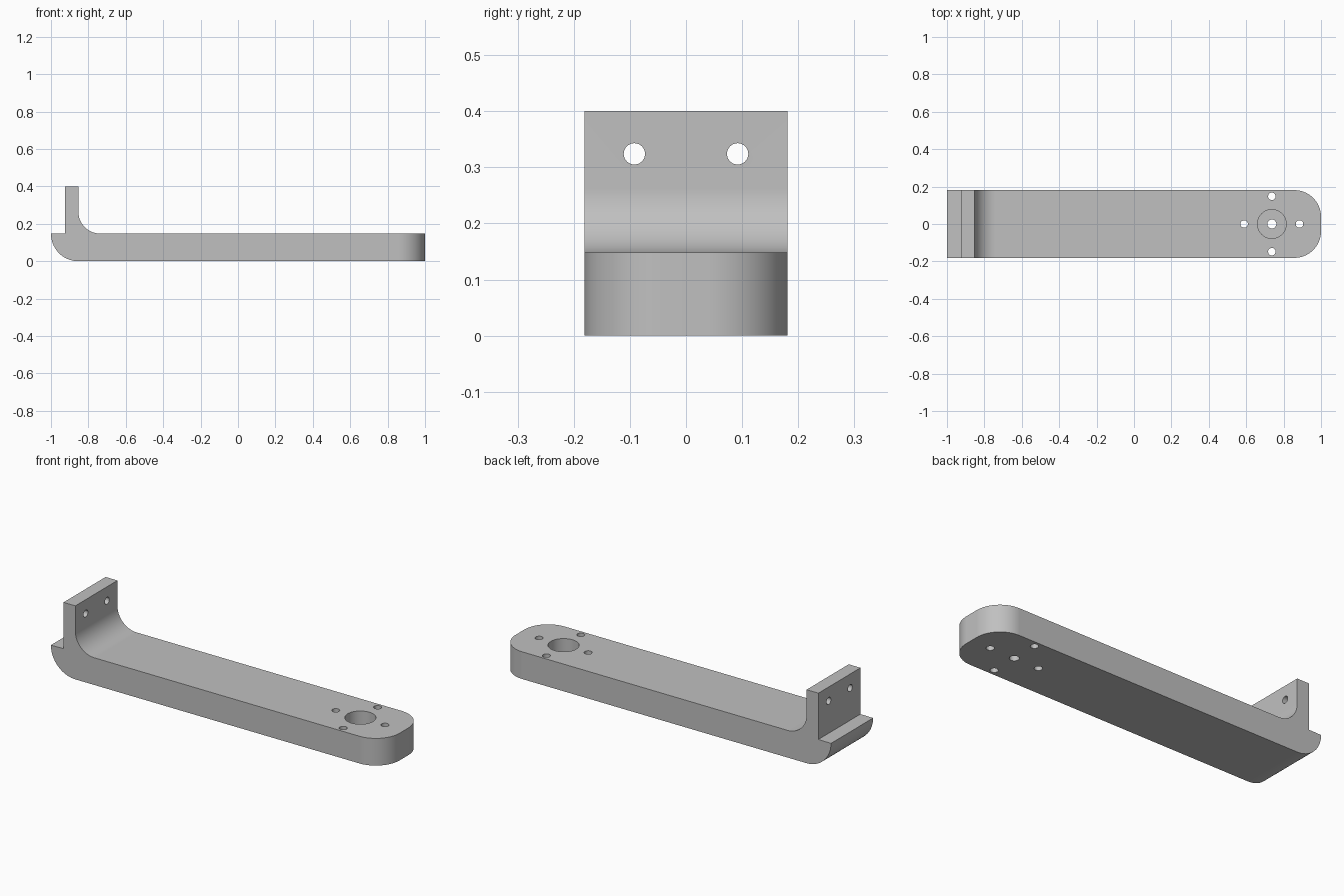
import bpy, bmesh
from math import sin, cos, pi, radians
from mathutils import Matrix

if "Cube" in bpy.data.objects:
    bpy.data.objects.remove(bpy.data.objects["Cube"])

HALF_W, THICK, TOP = 0.181, 0.148, 0.4
BACK, FACE = -0.924, -0.853      # upright back and inner face
FILLET, HEEL, CORNER = 0.115, 0.147, 0.143
HUB_X, BOLT_R = 0.737, 0.148

grey = bpy.data.materials.new("plain grey")
grey.use_nodes = True
colour = (0.53, 0.53, 0.53, 1)
grey.diffuse_color = colour
grey.node_tree.nodes["Principled BSDF"].inputs["Base Color"].default_value = colour


def arc(cx, cz, r, start, end, n=20):
    angles = [radians(start + (end - start) * i / n) for i in range(n + 1)]
    return [(cx + r * cos(a), cz + r * sin(a)) for a in angles]


def finish(bm, name):
    bmesh.ops.recalc_face_normals(bm, faces=bm.faces)
    mesh = bpy.data.meshes.new(name)
    bm.to_mesh(mesh)
    bm.free()
    mesh.materials.append(grey)
    ob = bpy.data.objects.new(name, mesh)
    bpy.context.collection.objects.link(ob)
    return ob


# Side profile: arm, rounded heel, upright and inner fillet
profile = [(1, 0), (1, THICK)]
profile += arc(FACE + FILLET, THICK + FILLET, FILLET, 270, 180)
profile += [(FACE, TOP), (BACK, TOP), (BACK, THICK)]
profile += arc(-1 + HEEL, HEEL, HEEL, 180, 270)
bm = bmesh.new()
side = bm.faces.new([bm.verts.new((x, -HALF_W, z)) for x, z in profile])
swept = bmesh.ops.extrude_face_region(bm, geom=[side])["geom"]
bmesh.ops.translate(bm, vec=(0, 2 * HALF_W, 0),
                    verts=[v for v in swept if isinstance(v, bmesh.types.BMVert)])

# Round the free end in plan
corners = [e for e in bm.edges
           if all(v.co.x > 0.99 for v in e.verts)
           and abs(e.verts[0].co.y - e.verts[1].co.y) < 0.01]
bmesh.ops.bevel(bm, geom=corners, offset=CORNER, segments=20,
                profile=0.5, affect='EDGES')
arm = finish(bm, "bracket_arm")
bpy.context.view_layer.objects.active = arm


def drill(name, centre, radius, depth, along_x=False):
    bm = bmesh.new()
    turn = Matrix.Rotation(pi / 2, 4, 'Y') if along_x else Matrix.Identity(4)
    bmesh.ops.create_cone(bm, cap_ends=True, segments=40, radius1=radius,
                          radius2=radius, depth=depth,
                          matrix=Matrix.Translation(centre) @ turn)
    cutter = finish(bm, name)
    cutter.hide_render = True
    mod = arm.modifiers.new(name, 'BOOLEAN')
    mod.operation, mod.solver, mod.object = 'DIFFERENCE', 'EXACT', cutter
    bpy.ops.object.modifier_apply(modifier=name)
    bpy.data.objects.remove(cutter)


# Hub: counterbore, centre hole and four bolt holes
bore_depth = 0.11
drill("counterbore", (HUB_X, 0, THICK), 0.077, 2 * bore_depth)
drill("centre_hole", (HUB_X, 0, 0), 0.024, 0.5)
for i in range(4):
    a = i * pi / 2
    drill("bolt_hole", (HUB_X + BOLT_R * cos(a), BOLT_R * sin(a), 0), 0.02, 0.5)

# Mounting holes through the upright
for s in (-1, 1):
    drill("mount_hole", ((BACK + FACE) / 2, s * 0.092, 0.324), 0.019, 0.2, True)

# Smooth curves, crisp edges, flat faces kept flat
arm.select_set(True)
bpy.ops.object.shade_smooth_by_angle(angle=radians(30))
weighted = arm.modifiers.new("weighted_normals", 'WEIGHTED_NORMAL')
weighted.keep_sharp = True
